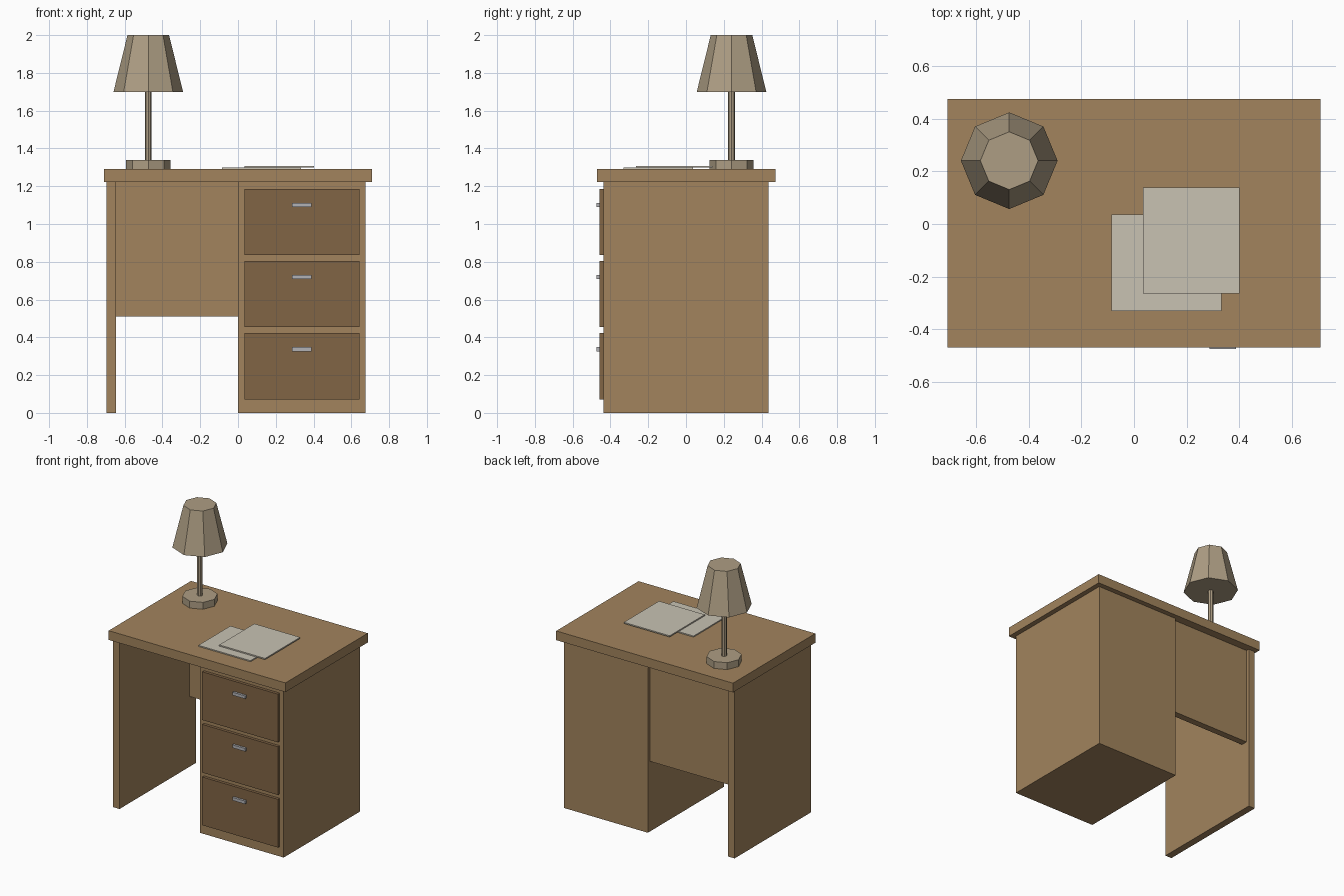
import bpy
import bmesh
from mathutils import Matrix, Vector

if "Cube" in bpy.data.objects:
    bpy.data.objects.remove(bpy.data.objects["Cube"])


def material(name, rgb):
    m = bpy.data.materials.new(name)
    m.diffuse_color = (*rgb, 1)
    m.use_nodes = True
    m.node_tree.nodes["Principled BSDF"].inputs["Base Color"].default_value = m.diffuse_color
    return m


wood = material("wood", (0.36, 0.23, 0.11))
dark_wood = material("dark_wood", (0.22, 0.13, 0.06))
metal = material("metal", (0.45, 0.45, 0.47))
lamp_tan = material("lamp_tan", (0.42, 0.34, 0.23))
paper = material("paper", (0.58, 0.54, 0.45))


def finish(name, bm, mat):
    mesh = bpy.data.meshes.new(name)
    bm.to_mesh(mesh)
    bm.free()
    mesh.materials.append(mat)
    obj = bpy.data.objects.new(name, mesh)
    bpy.context.collection.objects.link(obj)
    return obj


def box(name, x, y, z, mat):
    """Box from (min, max) ranges on each axis."""
    bm = bmesh.new()
    bmesh.ops.create_cube(bm, size=1)
    bmesh.ops.scale(bm, verts=bm.verts, vec=Vector([r[1] - r[0] for r in (x, y, z)]))
    obj = finish(name, bm, mat)
    obj.location = [sum(r) / 2 for r in (x, y, z)]
    return obj


def octagon(name, r_bottom, r_top, z0, z1, mat):
    """Eight-sided closed frustum on the lamp axis."""
    bm = bmesh.new()
    bmesh.ops.create_cone(bm, cap_ends=True, segments=8, radius1=r_bottom,
                          radius2=r_top, depth=z1 - z0)
    obj = finish(name, bm, mat)
    obj.location = (-0.475, 0.241, (z0 + z1) / 2)
    return obj


# Desk body
DEPTH = (-0.438, 0.438)
box("desktop", (-0.71, 0.71), (-0.47, 0.475), (1.223, 1.29), wood)
box("drawer_cabinet", (0.0, 0.674), DEPTH, (0, 1.223), wood)
box("side_panel", (-0.697, -0.645), DEPTH, (0, 1.223), wood)
box("back_panel", (-0.645, 0.0), (0.366, 0.415), (0.51, 1.223), wood)

# Drawers with handles
for i in range(3):
    z = 0.072 + i * 0.382
    box(f"drawer_front_{i + 1}", (0.034, 0.642), (-0.459, -0.438), (z, z + 0.35), dark_wood)
    box(f"drawer_handle_{i + 1}", (0.287, 0.389), (-0.475, -0.459), (z + 0.254, z + 0.276), metal)

# Sheets of paper
box("lower_paper", (-0.086, 0.333), (-0.332, 0.036), (1.29, 1.298), paper)
box("upper_paper", (0.034, 0.402), (-0.264, 0.139), (1.298, 1.307), paper)

# Lamp
octagon("lamp_base", 0.117, 0.117, 1.29, 1.34, lamp_tan)
octagon("lamp_pole", 0.018, 0.018, 1.34, 1.70, lamp_tan)
octagon("lamp_shade", 0.184, 0.11, 1.70, 2.0, lamp_tan)
